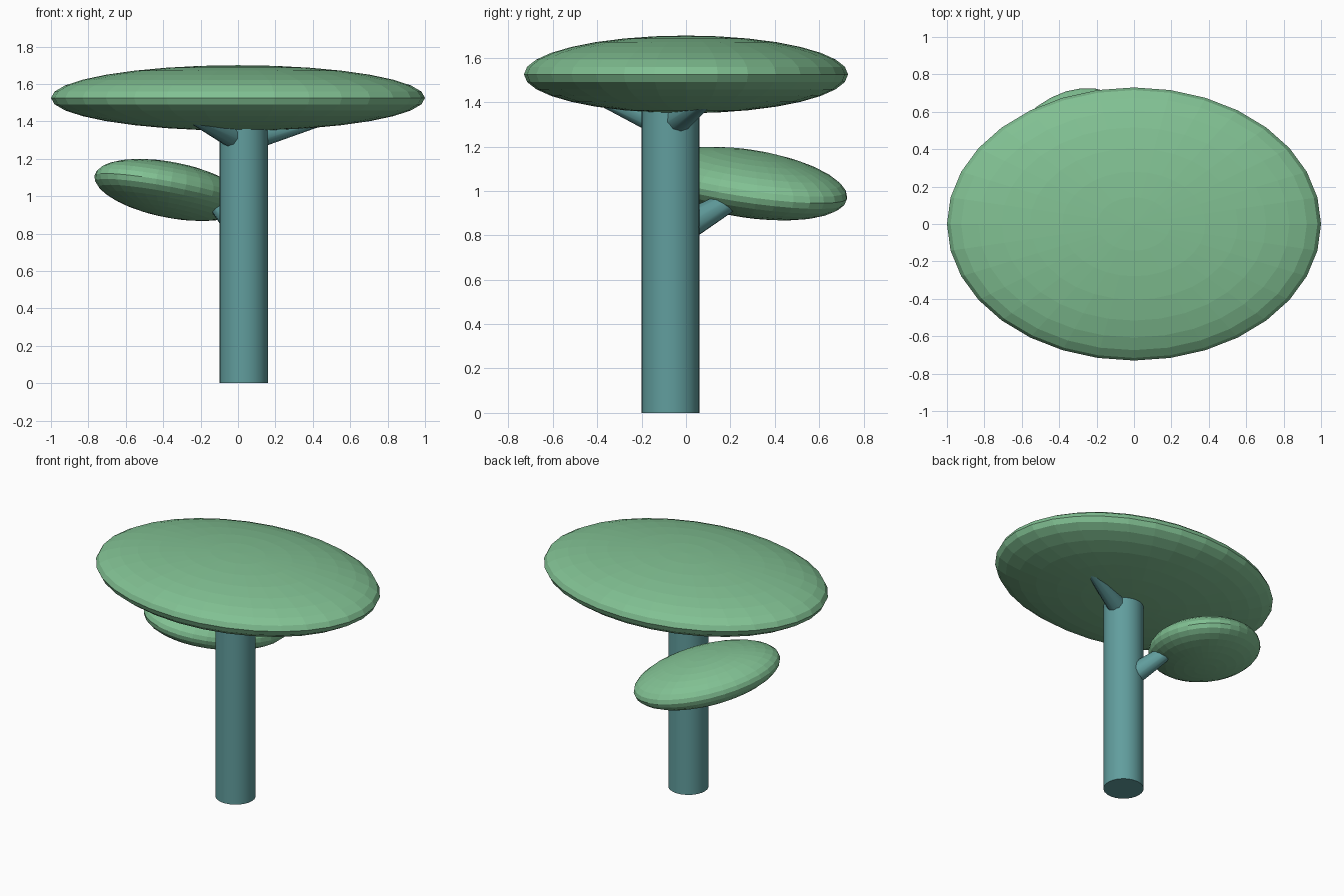
import bpy
from math import radians
from mathutils import Vector

if "Cube" in bpy.data.objects:
    bpy.data.objects.remove(bpy.data.objects["Cube"])


def material(name, color):
    m = bpy.data.materials.new(name)
    m.diffuse_color = color
    m.use_nodes = True
    m.node_tree.nodes["Principled BSDF"].inputs["Base Color"].default_value = m.diffuse_color
    return m


LEAF = material("leaf_green", (0.22, 0.53, 0.29, 1))
BARK = material("bark_teal", (0.12, 0.34, 0.34, 1))


def finish(name, mat, smooth):
    ob = bpy.context.object
    ob.name = name
    ob.data.materials.append(mat)
    if smooth:
        bpy.ops.object.shade_smooth_by_angle(angle=radians(40))
    return ob


def canopy(name, loc, radii, rot=(0, 0, 0)):
    bpy.ops.mesh.primitive_uv_sphere_add(segments=32, ring_count=16, location=loc,
                                         rotation=[radians(a) for a in rot])
    finish(name, LEAF, False).scale = radii


def limb(name, start, end, r1, r2, sides=24):
    a, b = Vector(start), Vector(end)
    d = b - a
    bpy.ops.mesh.primitive_cone_add(vertices=sides, radius1=r1, radius2=r2, depth=d.length,
                                    location=(a + b) / 2,
                                    rotation=d.to_track_quat('Z', 'Y').to_euler())
    finish(name, BARK, True)


# Flattened leaf pads: large level one on top, small tilted one at the back left
canopy("upper_canopy", (0, 0, 1.525), (1.0, 0.73, 0.175))
canopy("lower_canopy", (-0.36, 0.278, 1.033), (0.494, 0.363, 0.143), (3.5, 10, 54))

# Trunk
limb("trunk", (0.03, -0.07, 0), (0.03, -0.07, 1.42), 0.13, 0.13)

# Branches reaching into the pads
limb("right_branch", (0.03, -0.07, 1.30), (0.60, 0.15, 1.45), 0.07, 0.02, 10)
limb("front_left_branch", (0.03, -0.07, 1.29), (-0.33, -0.49, 1.46), 0.07, 0.02, 10)
limb("lower_branch", (0.03, -0.07, 0.80), (-0.18, 0.33, 1.03), 0.075, 0.035, 10)
